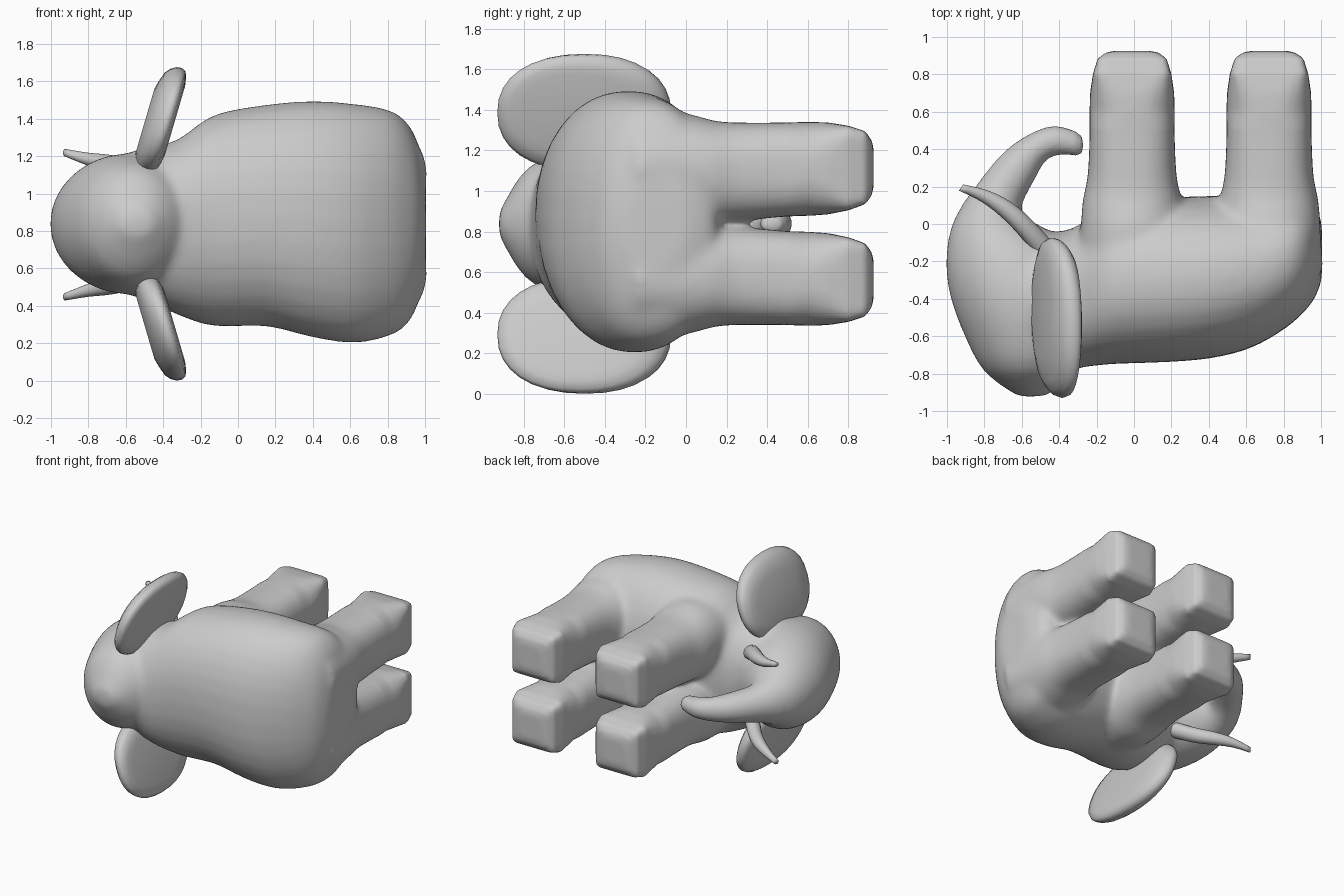
import bpy, bmesh, math
from mathutils import Vector

if "Cube" in bpy.data.objects:
    bpy.data.objects.remove(bpy.data.objects["Cube"])

ZC = 0.838  # left/right symmetry plane of the animal, which lies on its side


def power(t, n):
    return math.copysign(abs(t) ** (2 / n), t)


def catmull(rows, steps):
    """Smoothly interpolate rows of section numbers."""
    out = []
    for i in range(len(rows) - 1):
        a, b, c, d = (rows[max(0, min(len(rows) - 1, i + k))] for k in (-1, 0, 1, 2))
        for s in range(steps):
            t = s / steps
            out.append([0.5 * (2 * q + (r - p) * t + (2 * p - 5 * q + 4 * r - w) * t * t
                               + (3 * q - p - 3 * r + w) * t ** 3)
                        for p, q, r, w in zip(a, b, c, d)])
    return out + [list(rows[-1])]


def loft(name, sections, steps=3, sides=32):
    """Section = centre xyz, half axis u xyz, half axis v xyz, squareness."""
    bm = bmesh.new()
    rings = []
    for s in catmull(sections, steps):
        c, u, v, n = Vector(s[:3]), Vector(s[3:6]), Vector(s[6:9]), s[9]
        ring = []
        for k in range(sides):
            a = 2 * math.pi * k / sides
            ring.append(bm.verts.new(c + u * power(math.cos(a), n) + v * power(math.sin(a), n)))
        rings.append(ring)
    for r0, r1 in zip(rings, rings[1:]):
        for k in range(sides):
            j = (k + 1) % sides
            bm.faces.new((r0[k], r0[j], r1[j], r1[k]))
    bm.faces.new(rings[0])
    bm.faces.new(rings[-1])
    bmesh.ops.recalc_face_normals(bm, faces=bm.faces)
    mesh = bpy.data.meshes.new(name)
    bm.to_mesh(mesh)
    bm.free()
    mesh.shade_smooth()
    ob = bpy.data.objects.new(name, mesh)
    bpy.context.collection.objects.link(ob)
    return ob


# Torso and neck: x, y min, y max, z min, z max
torso = [(-0.68, -0.66, -0.14, 0.54, 1.14), (-0.58, -0.72, -0.09, 0.46, 1.22),
         (-0.47, -0.76, -0.05, 0.42, 1.25), (-0.32, -0.77, -0.02, 0.35, 1.29),
         (-0.13, -0.75, 0.10, 0.29, 1.42), (0.15, -0.74, 0.14, 0.29, 1.475),
         (0.40, -0.72, 0.15, 0.23, 1.495), (0.62, -0.665, 0.16, 0.20, 1.48),
         (0.80, -0.565, 0.17, 0.235, 1.45), (0.90, -0.48, 0.16, 0.295, 1.385),
         (0.965, -0.40, 0.12, 0.42, 1.26), (1.005, -0.30, 0.0, 0.62, 1.05)]
parts = [loft("torso", [(x, (a + b) / 2, (c + d) / 2, 0, (b - a) / 2, 0, 0, 0, (d - c) / 2, 2.2)
                        for x, a, b, c, d in torso])]

# Head and trunk: outer x y, inner x y, half width
head = [(-0.62, -0.925, -0.46, -0.92, 0.06), (-0.80, -0.79, -0.32, -0.79, 0.27),
        (-0.905, -0.60, -0.22, -0.60, 0.355), (-0.985, -0.38, -0.22, -0.35, 0.375),
        (-1.005, -0.18, -0.36, -0.10, 0.32), (-0.965, 0.02, -0.57, 0.03, 0.21),
        (-0.84, 0.21, -0.60, 0.10, 0.14), (-0.70, 0.38, -0.53, 0.24, 0.11),
        (-0.56, 0.48, -0.47, 0.34, 0.09), (-0.42, 0.525, -0.39, 0.37, 0.075),
        (-0.27, 0.48, -0.27, 0.36, 0.05)]
parts.append(loft("head_and_trunk", [((a + c) / 2, (b + d) / 2, ZC, (a - c) / 2, (b - d) / 2, 0,
                                      0, 0, w, 2) for a, b, c, d, w in head]))

# Legs with squared-off feet: y, half width in x, inner and outer z offset, squareness
leg = [(-0.25, 0.29, 0.0, 0.54, 2), (-0.02, 0.275, 0.0, 0.55, 2.1), (0.13, 0.265, 0.0, 0.51, 2.3),
       (0.25, 0.238, 0.012, 0.50, 2.5), (0.50, 0.227, 0.036, 0.50, 2.8),
       (0.70, 0.225, 0.046, 0.50, 3.2), (0.885, 0.184, 0.097, 0.456, 12),
       (0.925, 0.10, 0.18, 0.37, 3)]
for x in (-0.01, 0.722):
    for side in (-1, 1):
        parts.append(loft("leg", [(x, y, ZC + side * (a + b) / 2, r, 0, 0, 0, 0, (b - a) / 2, n)
                                  for y, r, a, b, n in leg], steps=2, sides=40))

# Fuse into one skin, then soften the joins
bpy.ops.object.select_all(action='DESELECT')
for ob in parts:
    ob.select_set(True)
bpy.context.view_layer.objects.active = parts[0]
bpy.ops.object.join()
body = bpy.context.object
body.name = "body"
remesh = body.modifiers.new("fuse", 'REMESH')
remesh.mode = 'VOXEL'
remesh.voxel_size = 0.016
bpy.ops.object.modifier_apply(modifier="fuse")
group = body.vertex_groups.new(name="soft")
for v in body.data.vertices:
    x, y, z = v.co
    if y > 0.78:
        weight = 0.04
    elif y > 0.5 or (x < -0.3 and y > 0.1):
        weight = 0.15
    else:
        weight = 1.0
    group.add([v.index], weight, 'REPLACE')
smooth = body.modifiers.new("soften", 'SMOOTH')
smooth.factor = 0.5
smooth.iterations = 36
smooth.vertex_group = "soft"
bpy.ops.object.modifier_apply(modifier="soften")
body.data.shade_smooth()

# Ears and tusks, one of each per side
ear = [(-0.085, 0.6), (-0.055, 0.9), (0.0, 1.0), (0.055, 0.92), (0.075, 0.65)]
tusk = [(-0.42, -0.20, 0.20, 0.06), (-0.57, -0.03, 0.29, 0.055), (-0.68, 0.075, 0.325, 0.048),
        (-0.80, 0.15, 0.35, 0.035), (-0.925, 0.195, 0.385, 0.02)]
for label, side in (("left", 1), ("right", -1)):
    loft(label + "_ear", [(-0.413 + dx, -0.50 + 0.6 * -dx, ZC + side * 0.548, 0, 0.42 * s, 0,
                           0.085 * s, 0, side * 0.29 * s, 2.25) for dx, s in ear], steps=2)
    loft(label + "_tusk", [(x, y, ZC - 0.005 + side * z, 0.55 * r, 0.83 * r, 0, 0, 0, r, 2)
                           for x, y, z, r in tusk], sides=12)
